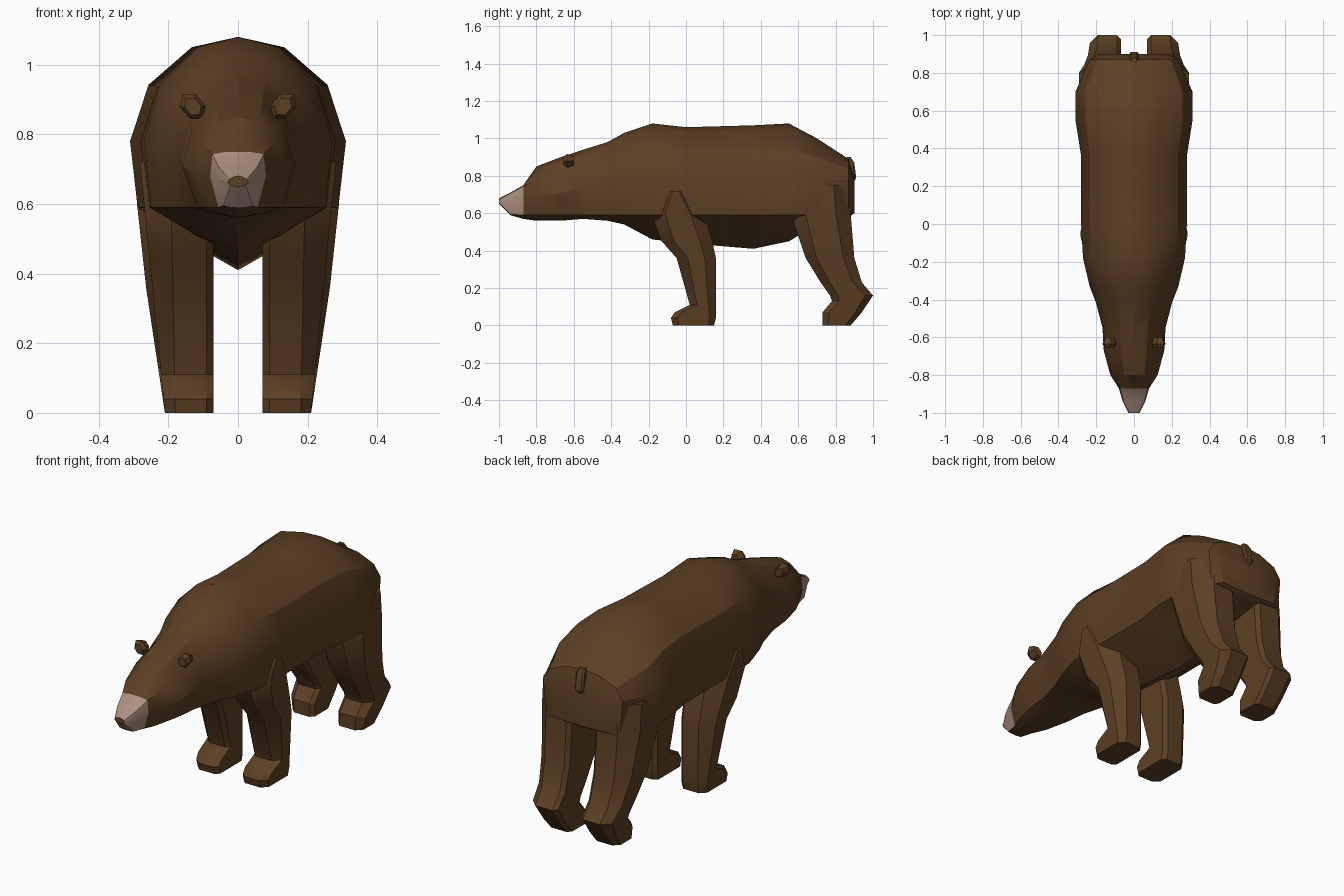
import bpy
import bmesh
import math
from mathutils import Matrix, Vector

cube = bpy.data.objects.get("Cube")
if cube:
    bpy.data.objects.remove(cube, do_unlink=True)


def make_material(name, rgb):
    mat = bpy.data.materials.new(name)
    mat.use_nodes = True
    mat.diffuse_color = (*rgb, 1)
    mat.node_tree.nodes["Principled BSDF"].inputs["Base Color"].default_value = (*rgb, 1)
    return mat


fur = make_material("brown fur", (0.108, 0.05, 0.017))
muzzle = make_material("pale muzzle", (0.42, 0.28, 0.22))


def finish(name, bm, materials):
    """Turn the bmesh into a named object with sharp edges kept."""
    bmesh.ops.recalc_face_normals(bm, faces=bm.faces)
    mesh = bpy.data.meshes.new(name)
    bm.to_mesh(mesh)
    bm.free()
    obj = bpy.data.objects.new(name, mesh)
    bpy.context.collection.objects.link(obj)
    for mat in materials:
        mesh.materials.append(mat)
    bpy.ops.object.select_all(action="DESELECT")
    obj.select_set(True)
    bpy.context.view_layer.objects.active = obj
    bpy.ops.object.shade_smooth_by_angle(angle=math.radians(30))


def loft(rings):
    """Skin a list of equal point rings and cap both ends."""
    bm = bmesh.new()
    loops = [[bm.verts.new(point) for point in ring] for ring in rings]
    count = len(loops[0])
    for here, there in zip(loops, loops[1:]):
        for i in range(count):
            j = (i + 1) % count
            bm.faces.new((here[i], here[j], there[j], there[i]))
    bm.faces.new(loops[0])
    bm.faces.new(loops[-1])
    return bm


# Body and head: y, back height, belly height, half width
stations = [
    (-1, .68, .65, .03),
    (-.94, .71, .59, .06),
    (-.87, .75, .57, .08),
    (-.8, .85, .56, .125),
    (-.67, .9, .56, .16),
    (-.55, .94, .57, .167),
    (-.42, .98, .56, .2),
    (-.33, 1.03, .54, .235),
    (-.18, 1.08, .46, .27),
    (0, 1.06, .44, .28),
    (.36, 1.07, .41, .28),
    (.55, 1.08, .45, .31),
    (.7, 1, .54, .31),
    (.87, .89, .58, .235),
    (.9, .79, .6, .18),
]


def body_ring(y, top, belly, width):
    """Cross-section with a domed back, flat flanks and a keeled belly."""
    widest = min(.78, .81 + .15 * y if y < 0 else top - .05, top - .01)
    low = max(.59, belly + .005)
    flank = max(.7, min(.93, 1 + .4 * y))
    rise = top - widest
    snout = -.95 < y < -.85
    crown, shoulder = (1, .9) if snout else (.9, .54)
    spread = .92 if snout else .83
    half = [
        (.43 * width, widest + crown * rise),
        (spread * width, widest + shoulder * rise),
        (width, widest),
        (flank * width, low),
        (.45 * width, belly + .4 * (low - belly)),
    ]
    left = [(x, y, z) for x, z in half]
    right = [(-x, y, z) for x, z in reversed(half)]
    return [(0, y, top), *left, (0, y, belly), *right]


body = loft([body_ring(*station) for station in stations])
for face in body.faces:
    center = face.calc_center_median()
    nose_tip = center.y < -.99
    jaw = center.y > -.94 and center.z < .6
    if center.y < -.87 and not nose_tip and not jaw:
        face.material_index = 1
finish("body", body, [fur, muzzle])


def rounded_box_ring(z, front, back, inner, outer, inner_cut, outer_cut):
    """Horizontal rectangle with its corners cut off."""
    return [
        (inner + inner_cut, front, z),
        (outer - outer_cut, front, z),
        (outer, front + outer_cut, z),
        (outer, back - outer_cut, z),
        (outer - outer_cut, back, z),
        (inner + inner_cut, back, z),
        (inner, back - inner_cut, z),
        (inner, front + inner_cut, z),
    ]


def leg_ring(z, front, back, splay):
    """Leg section that widens and softens towards the hip."""
    outer = min(.29, .21 + splay * z)
    return rounded_box_ring(z, front, back, .07, outer, .02, .03 + .08 * z)


# Legs: height, front edge, back edge
front_leg = [
    (.72, -.16, .05),
    (.6, -.19, .1),
    (.45, -.13, .14),
    (.36, -.05, .16),
    (.11, .02, .16),
    (.07, -.06, .16),
    (.04, -.08, .16),
    (0, -.07, .15),
]
hind_leg = [
    (.75, .58, .88),
    (.6, .56, .88),
    (.36, .64, .9),
    (.23, .72, .94),
    (.16, .77, 1),
    (.13, .78, .98),
    (.07, .73, .94),
    (0, .73, .88),
]

sides = {"left": 1, "right": -1}
for label, sections, splay in (("front", front_leg, .1), ("hind", hind_leg, .15)):
    for side, sign in sides.items():
        leg = loft([leg_ring(*section, splay) for section in sections])
        bmesh.ops.scale(leg, vec=(sign, 1, 1), verts=leg.verts)
        finish(f"{side}_{label}_leg", leg, [fur])


# Ears: small six-sided tapered plates leaning outward
def ear_ring(y, size):
    angles = [math.tau * i / 6 for i in range(6)]
    return [(.75 * size * math.sin(a), y, size * math.cos(a)) for a in angles]


for side, sign in sides.items():
    ear = loft([ear_ring(-.03, .03), ear_ring(-.01, .045), ear_ring(.025, .03)])
    place = Matrix.Translation(Vector((.13, -.625, .88)))
    ear.transform(place @ Matrix.Rotation(math.radians(40), 4, "Y"))
    bmesh.ops.scale(ear, vec=(sign, 1, 1), verts=ear.verts)
    finish(f"{side}_ear", ear, [fur])


# Tail: short stub hanging against the rump
def tail_ring(z, back, half_width):
    cut = half_width / 3
    return rounded_box_ring(z, .86, back, -half_width, half_width, cut, cut)


tail = loft([tail_ring(.9, .88, .015), tail_ring(.87, .9, .025),
             tail_ring(.79, .91, .025), tail_ring(.77, .9, .012)])
finish("tail", tail, [fur])
